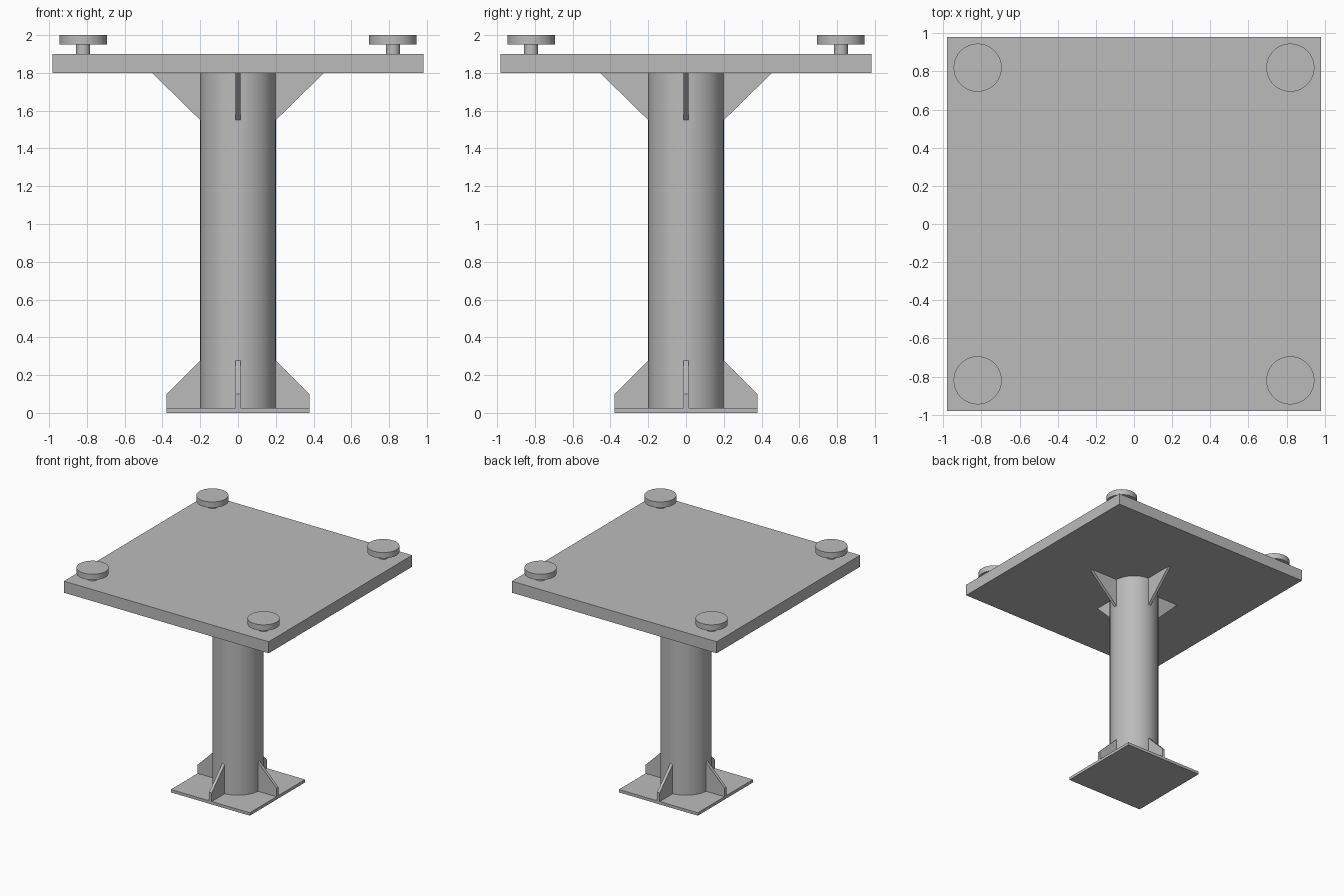
import bpy
import bmesh
from math import pi, radians
from mathutils import Matrix

if "Cube" in bpy.data.objects:
    bpy.data.objects.remove(bpy.data.objects["Cube"])

steel = bpy.data.materials.new("grey steel")
steel.use_nodes = True
grey = (0.5, 0.5, 0.5, 1)
steel.diffuse_color = grey
steel.node_tree.nodes["Principled BSDF"].inputs["Base Color"].default_value = grey


def finish(name, bm, smooth=False):
    """Turn a bmesh into a named, coloured object."""
    bmesh.ops.recalc_face_normals(bm, faces=bm.faces)
    mesh = bpy.data.meshes.new(name)
    bm.to_mesh(mesh)
    bm.free()
    mesh.materials.append(steel)
    obj = bpy.data.objects.new(name, mesh)
    bpy.context.collection.objects.link(obj)
    if smooth:
        bpy.ops.object.select_all(action="DESELECT")
        obj.select_set(True)
        bpy.context.view_layer.objects.active = obj
        bpy.ops.object.shade_smooth_by_angle(angle=radians(30))
    return obj


def plate(name, half, bottom, top):
    bm = bmesh.new()
    bmesh.ops.create_cube(bm, size=1, matrix=(
        Matrix.Translation((0, 0, (bottom + top) / 2))
        @ Matrix.Diagonal((2 * half, 2 * half, top - bottom, 1))))
    return finish(name, bm)


def cylinder(name, radius, bottom, top, x=0, y=0):
    bm = bmesh.new()
    bmesh.ops.create_cone(
        bm, cap_ends=True, segments=64, radius1=radius, radius2=radius,
        depth=top - bottom,
        matrix=Matrix.Translation((x, y, (bottom + top) / 2)))
    return finish(name, bm, smooth=True)


def gusset(name, profile, turn, thickness=0.025):
    """Extrude an (outward, up) profile and turn it round the column."""
    bm = bmesh.new()
    face = bm.faces.new([bm.verts.new((r, -thickness / 2, z)) for r, z in profile])
    side = bmesh.ops.extrude_face_region(bm, geom=[face])["geom"]
    bmesh.ops.translate(bm, vec=(0, thickness, 0),
                        verts=[v for v in side if isinstance(v, bmesh.types.BMVert)])
    bmesh.ops.rotate(bm, verts=bm.verts, matrix=Matrix.Rotation(turn, 3, "Z"))
    return finish(name, bm)


# Base, column and table top
plate("base_plate", 0.378, 0, 0.025)
cylinder("column", 0.2, 0.025, 1.8)
plate("top_plate", 0.982, 1.8, 1.9)

# Stiffening gussets, four at each end of the column
lower = [(0.195, 0.025), (0.378, 0.025), (0.378, 0.1), (0.2, 0.278), (0.195, 0.278)]
upper = [(0.195, 1.8), (0.455, 1.8), (0.2, 1.55), (0.195, 1.55)]
for i, side in enumerate(("left", "back", "right", "front")):
    gusset(f"lower_gusset_{side}", lower, i * pi / 2)
    gusset(f"upper_gusset_{side}", upper, i * pi / 2)

# Corner support pads on short stems
for sx, across in ((1, "left"), (-1, "right")):
    for sy, along in ((-1, "front"), (1, "back")):
        x, y = sx * 0.82, sy * 0.82
        cylinder(f"pad_stem_{along}_{across}", 0.0375, 1.9, 1.95, x, y)
        cylinder(f"pad_{along}_{across}", 0.126, 1.95, 2.0, x, y)
